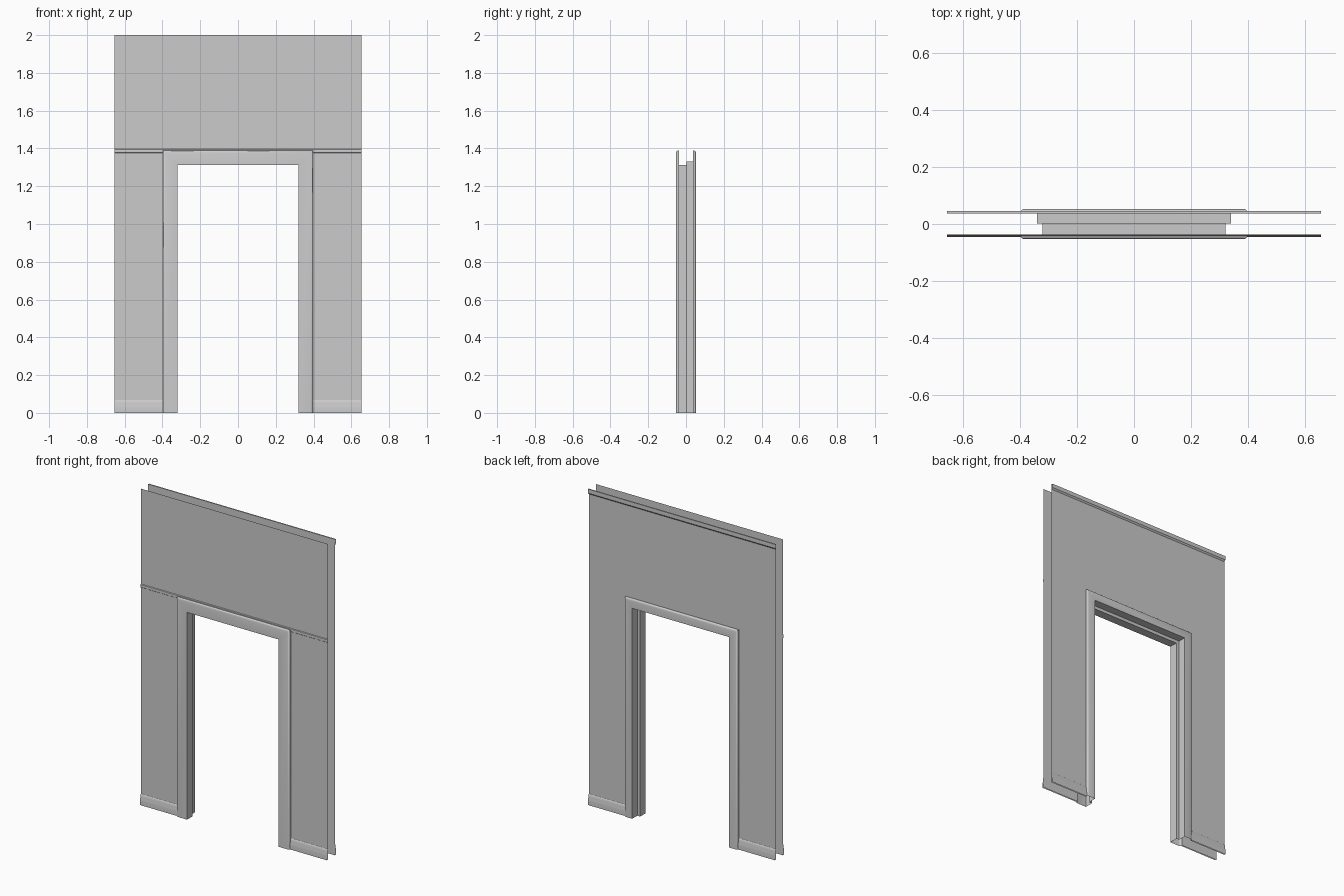
import bpy
import bmesh
from math import radians

cube = bpy.data.objects.get("Cube")
if cube:
    bpy.data.objects.remove(cube, do_unlink=True)

grey = bpy.data.materials.new("plain grey")
grey.use_nodes = True
GREY = (0.6, 0.6, 0.6, 1)
grey.diffuse_color = GREY
grey.node_tree.nodes["Principled BSDF"].inputs["Base Color"].default_value = GREY

HALF = 0.655      # half width of the wall
WALL = 0.037      # distance of each wall skin from the middle
CASE = 0.396      # half width of the door casing
RISE = 0.992      # casing top height minus its half width
TOP = CASE + RISE


def skin(name, rows, smooth=False):
    """Open surface through rows of points, one row per path station."""
    bm = bmesh.new()
    grid = [[bm.verts.new(p) for p in row] for row in rows]
    for a, b in zip(grid, grid[1:]):
        for j in range(len(a) - 1):
            bm.faces.new((a[j], a[j + 1], b[j + 1], b[j]))
    mesh = bpy.data.meshes.new(name)
    bm.to_mesh(mesh)
    bm.free()
    mesh.materials.append(grey)
    obj = bpy.data.objects.new(name, mesh)
    bpy.context.collection.objects.link(obj)
    if smooth:
        bpy.ops.object.select_all(action='DESELECT')
        obj.select_set(True)
        bpy.context.view_layer.objects.active = obj
        bpy.ops.object.shade_smooth_by_angle(angle=radians(40))
    return obj


def strip(name, side, profile, x0, x1, smooth=False):
    """Run a (depth, height) profile, listed top to bottom, along x."""
    ends = (x0, x1) if side < 0 else (x1, x0)
    skin(name, [[(x, side * d, z) for d, z in profile] for x in ends], smooth)


# Moulding profiles: depth from the middle, height
baseboard = [(WALL, 0.068), (0.040, 0.064), (0.041, 0.052),
             (0.044, 0.036), (0.045, 0.028), (0.045, 0)]
rail = [(WALL, 1.397), (0.041, 1.394), (0.042, 1.387), (0.041, 1.378), (WALL, 1.375)]
cornice = [(WALL, 2), (0.045, 2), (0.045, 1.975), (WALL, 1.966)]

# Wall skins and baseboards on both faces
for side, face in ((-1, "front"), (1, "back")):
    strip(face + "_upper_wall", side, [(WALL, 2), (WALL, TOP)], -HALF, HALF)
    for label, x0, x1 in (("right", -HALF, -CASE), ("left", CASE, HALF)):
        strip(f"{face}_{label}_wall", side, [(WALL, TOP), (WALL, 0)], x0, x1)
        strip(f"{face}_{label}_baseboard", side, baseboard, x0, x1, True)

# Picture rail on the front, cornice on the back
strip("front_rail", -1, rail, -HALF, HALF, True)
strip("back_cornice", 1, cornice, -HALF, HALF)

# Door casing and rebated jamb: (half width, depth) swept round the opening
casing = [(CASE, -WALL), (CASE, -0.046), (0.392, -0.051), (0.385, -0.053),
          (0.32, -0.053), (0.32, 0.002), (0.34, 0.002), (0.34, 0.053),
          (0.385, 0.053), (0.392, 0.051), (CASE, 0.046), (CASE, WALL)]
stations = [(-1, 0), (-1, 1), (1, 1), (1, 0)]
skin("door_frame", [[(sx * w, y, up * (w + RISE)) for w, y in casing]
                    for sx, up in stations], True)
